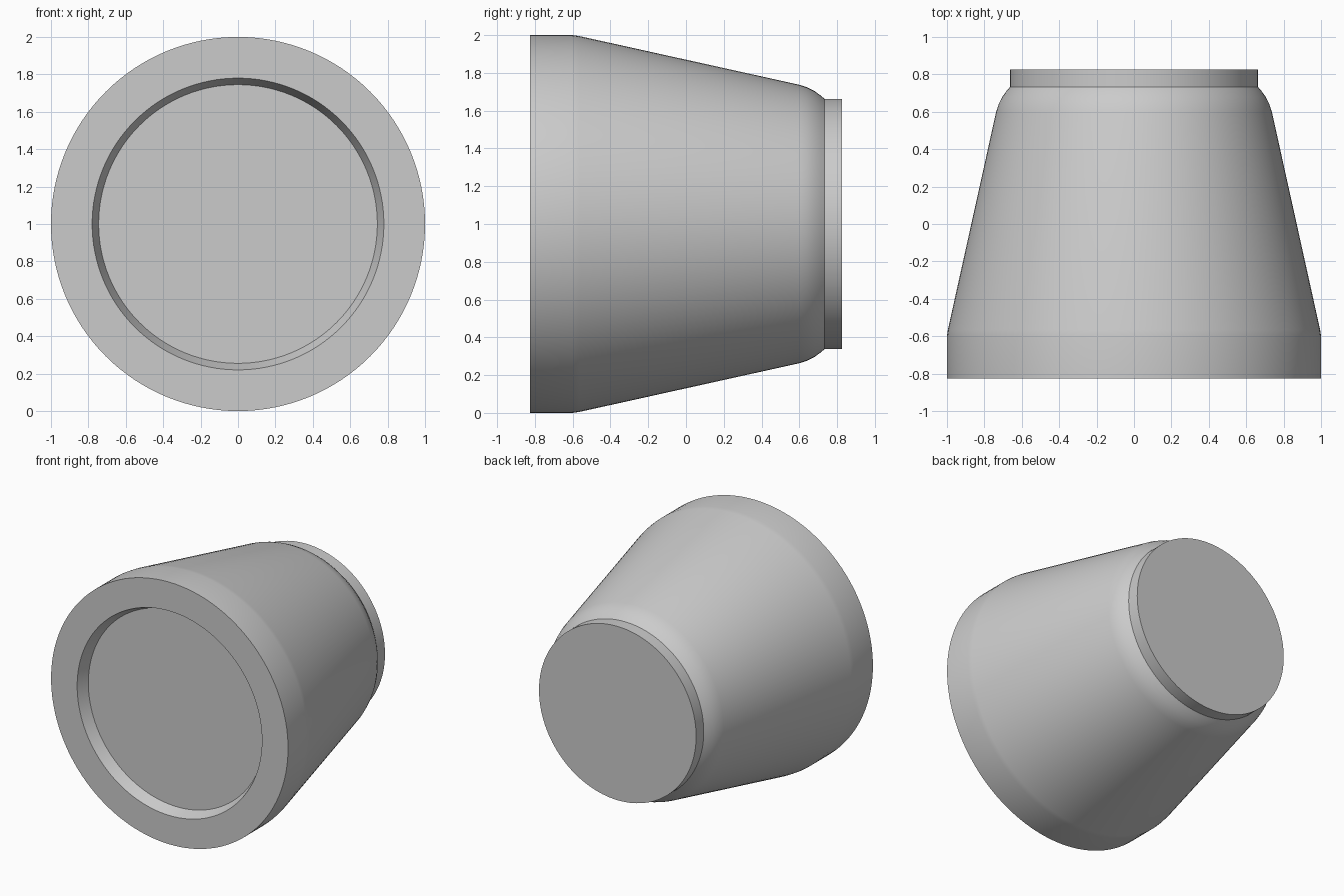
import bpy
import bmesh
import math
from mathutils import Matrix, Vector

cube = bpy.data.objects.get("Cube")
if cube:
    bpy.data.objects.remove(cube, do_unlink=True)

SEGMENTS = 128

# Single plain grey
grey = bpy.data.materials.new("plain grey")
grey.use_nodes = True
colour = (0.6, 0.6, 0.6, 1)
grey.diffuse_color = colour
grey.node_tree.nodes["Principled BSDF"].inputs["Base Color"].default_value = colour

# Closed profile as (radius, y): recess floor, rim, straight band, taper, shoulder, neck
profile = [
    (0, -0.74), (0.745, -0.74), (0.78, -0.825),
    (1, -0.825), (1, -0.6), (0.995, -0.565),
    (0.737, 0.6), (0.724, 0.64), (0.704, 0.68), (0.68, 0.713), (0.663, 0.733),
    (0.663, 0.825), (0, 0.825),
]


def lathe(name, points, material):
    """Spin a profile around the y axis."""
    bm = bmesh.new()
    verts = [bm.verts.new((r, y, 0)) for r, y in points]
    edges = [bm.edges.new(pair) for pair in zip(verts, verts[1:])]
    bmesh.ops.spin(bm, geom=verts + edges, cent=(0, 0, 0), axis=(0, 1, 0),
                   angle=math.tau, steps=SEGMENTS, use_duplicate=False)
    bmesh.ops.remove_doubles(bm, verts=bm.verts[:], dist=1e-4)
    bmesh.ops.recalc_face_normals(bm, faces=bm.faces[:])
    mesh = bpy.data.meshes.new(name)
    bm.to_mesh(mesh)
    bm.free()
    mesh.transform(Matrix.Translation(Vector((0, 0, 1))))
    mesh.materials.append(material)
    obj = bpy.data.objects.new(name, mesh)
    bpy.context.collection.objects.link(obj)
    bpy.ops.object.select_all(action="DESELECT")
    obj.select_set(True)
    bpy.context.view_layer.objects.active = obj
    bpy.ops.object.shade_smooth_by_angle(angle=math.radians(30))
    return obj


lathe("tapered_body", profile, grey)
